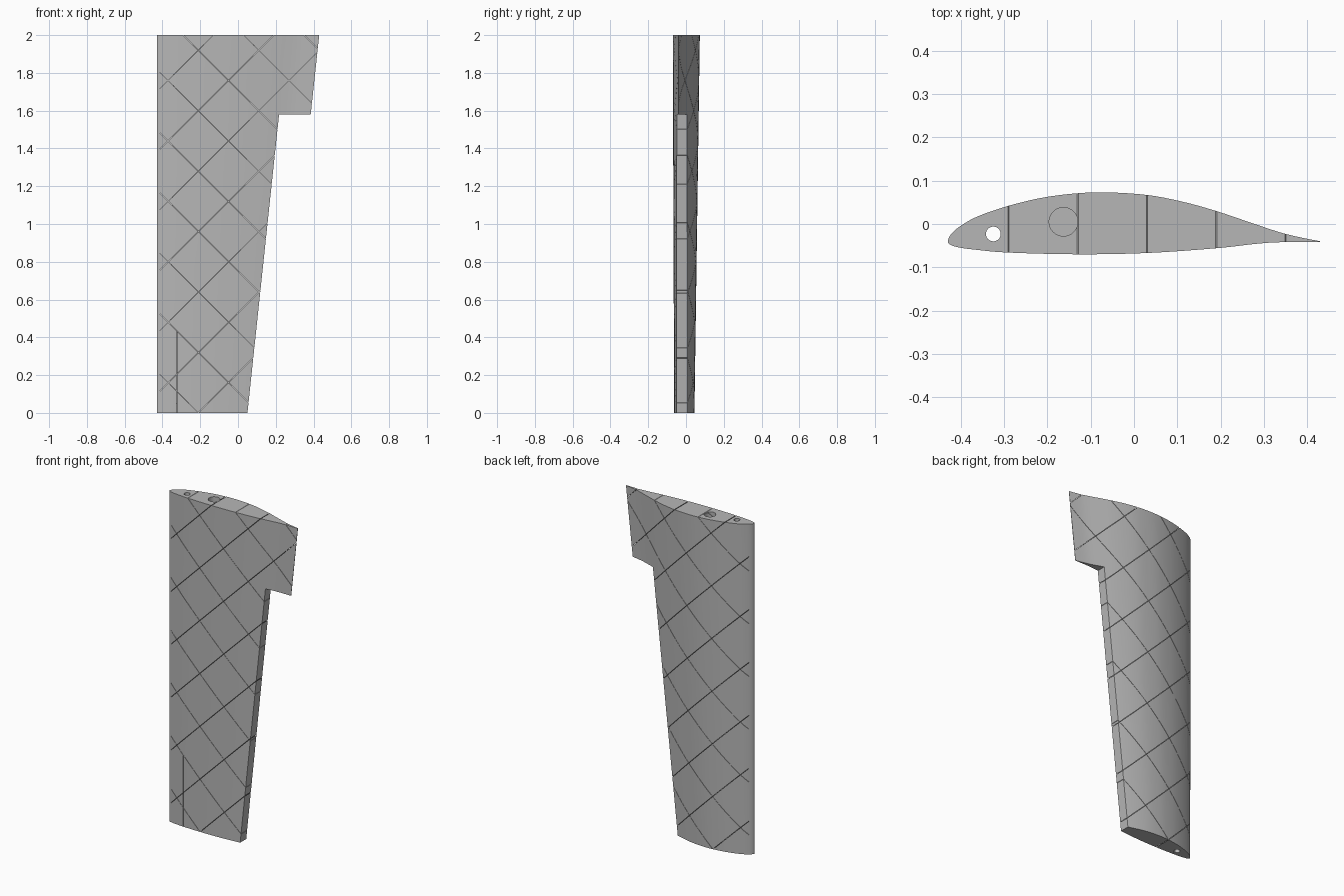
import bpy, bmesh
from math import sqrt
from mathutils import Vector, Matrix

cube = bpy.data.objects.get("Cube")
if cube:
    bpy.data.objects.remove(cube)

grey = bpy.data.materials.new("plain grey")
grey.use_nodes = True
grey.diffuse_color = (0.47, 0.47, 0.47, 1)
grey.node_tree.nodes["Principled BSDF"].inputs["Base Color"].default_value = (0.47, 0.47, 0.47, 1)

LEAD, NOSE_Y, TAPER, SLOPE = -0.43, -0.041, 0.75, 0.106
PITCH, GAP = 0.32, 0.002

UPPER = [(0.43, -0.04), (0.35, -0.023), (0.27, 0.003), (0.19, 0.030), (0.11, 0.052), (0.03, 0.067),
         (-0.06, 0.073), (-0.13, 0.071), (-0.21, 0.061), (-0.29, 0.042), (-0.36, 0.018),
         (-0.40, -0.004), (-0.423, -0.024)]
LOWER = [(-0.43, -0.041), (-0.422, -0.049), (-0.40, -0.055), (-0.36, -0.060), (-0.29, -0.066),
         (-0.13, -0.070), (0.03, -0.067), (0.19, -0.056), (0.28, -0.046), (0.34, -0.042), (0.43, -0.042)]


def smooth_curve(points, steps=4):
    """Catmull-Rom curve through the points."""
    pts = [Vector(p) for p in points]
    pts = [pts[0]] + pts + [pts[-1]]
    out = []
    for a, b, c, d in zip(pts, pts[1:], pts[2:], pts[3:]):
        for i in range(steps):
            t = i / steps
            out.append(0.5 * (2 * b + (c - a) * t + (2 * a - 5 * b + 4 * c - d) * t ** 2
                              + (3 * b - a - 3 * c + d) * t ** 3))
    return out + [pts[-1]]


def make_object(name, bm):
    bmesh.ops.recalc_face_normals(bm, faces=bm.faces)
    mesh = bpy.data.meshes.new(name)
    bm.to_mesh(mesh)
    bm.free()
    mesh.materials.append(grey)
    obj = bpy.data.objects.new(name, mesh)
    bpy.context.collection.objects.link(obj)
    return obj


def prism(bm, lower, upper):
    """Closed solid between two matching outlines."""
    a = [bm.verts.new(p) for p in lower]
    b = [bm.verts.new(p) for p in upper]
    n = len(a)
    for i in range(n):
        j = (i + 1) % n
        bm.faces.new((a[i], a[j], b[j], b[i]))
    bm.faces.new(a[::-1])
    bm.faces.new(b)


def tapered_wing(name, profile, z0, z1):
    def ring(z):
        s = TAPER + (1 - TAPER) * z / 2
        return [(LEAD + (p.x - LEAD) * s, NOSE_Y + (p.y - NOSE_Y) * s, z) for p in profile]
    bm = bmesh.new()
    prism(bm, ring(z0), ring(z1))
    return make_object(name, bm)


def slab(bm, outline):
    """Prism of an x, z outline running right through in y."""
    prism(bm, [(x, -0.2, z) for x, z in outline], [(x, 0.2, z) for x, z in outline])


def bore(name, x, y, radius, z0, z1):
    bm = bmesh.new()
    bmesh.ops.create_cone(bm, cap_ends=True, segments=48, radius1=radius, radius2=radius,
                          depth=z1 - z0, matrix=Matrix.Translation((x, y, (z0 + z1) / 2)))
    return make_object(name, bm)


def cut(target, cutter):
    cutter.hide_render = True
    mod = target.modifiers.new("cut", 'BOOLEAN')
    mod.operation = 'DIFFERENCE'
    mod.solver = 'EXACT'
    mod.object = cutter
    bpy.context.view_layer.objects.active = target
    bpy.ops.object.modifier_apply(modifier=mod.name)


# Tapered wing panel, with a slimmer core that backs the slits
section = smooth_curve(UPPER + LOWER)
wing = tapered_wing("wing_panel", section, 0, 2)
core_section = [Vector((-0.25 + (p.x + 0.25) * 0.5, p.y * 0.7)) for p in section]
core = tapered_wing("inner_core", core_section, 0.05, 1.95)

# Control surface notch along the trailing edge
bm = bmesh.new()
slab(bm, [(0.05 - SLOPE * 0.1, -0.1), (0.6, -0.1), (0.6, 1.58), (0.05 + SLOPE * 1.58, 1.58)])
cutters = [make_object("notch_cutter", bm)]
cut(wing, cutters[0])

# Blind spar socket and through hole for the rod
for hole in (bore("spar_cutter", -0.163, 0.005, 0.033, 0.8, 2.1),
             bore("rod_cutter", -0.325, -0.023, 0.017, -0.1, 2.1)):
    cut(wing, hole)
    cut(core, hole)
    cutters.append(hole)

# Two crossing families of diagonal slits
x0, x1, w = -0.412, 0.5, GAP / sqrt(2)
for name, direction, start in (("rising_cutter", 1, -0.43), ("falling_cutter", -1, -0.21)):
    bm = bmesh.new()
    for k in range(10):
        c = start + PITCH * k
        slab(bm, [(x0, direction * x0 + c - w), (x1, direction * x1 + c - w),
                  (x1, direction * x1 + c + w), (x0, direction * x0 + c + w)])
    cutters.append(make_object(name, bm))
    cut(wing, cutters[-1])

# Short lengthwise slit from the rod hole to the front skin
bm = bmesh.new()
bmesh.ops.create_cube(bm, size=1, matrix=Matrix.Translation((-0.325, -0.073, 0.18))
                      @ Matrix.Diagonal((GAP, 0.1, 0.5, 1)))
cutters.append(make_object("rod_slit_cutter", bm))
cut(wing, cutters[-1])

for c in cutters:
    bpy.data.objects.remove(c)

# Smooth skin with crisp cut edges
for obj in (wing, core):
    bpy.ops.object.select_all(action='DESELECT')
    obj.select_set(True)
    bpy.context.view_layer.objects.active = obj
    bpy.ops.object.shade_smooth_by_angle(angle=0.5)
